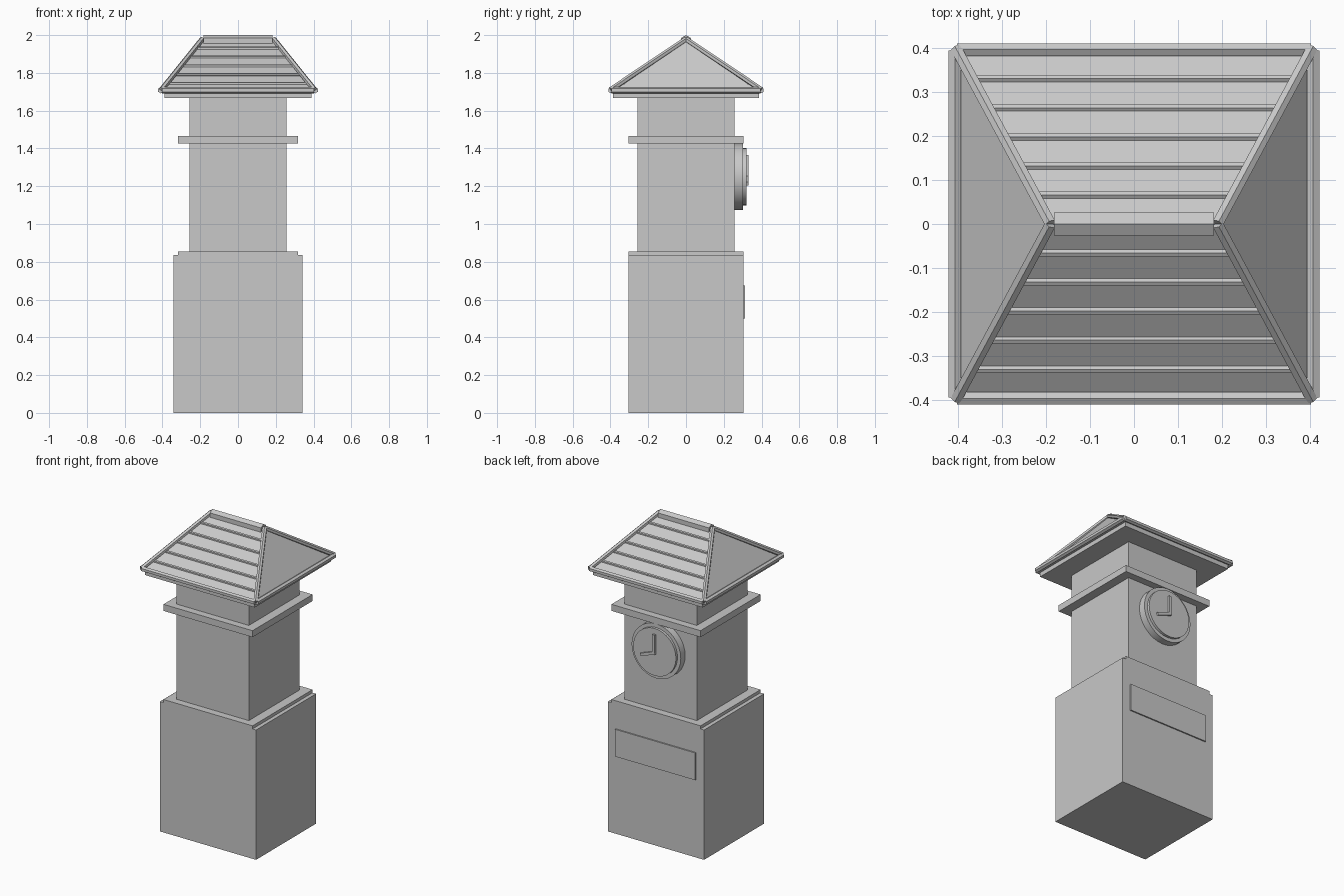
import bpy, bmesh, math
from mathutils import Vector, Matrix

if "Cube" in bpy.data.objects:
    bpy.data.objects.remove(bpy.data.objects["Cube"])

stone = bpy.data.materials.new("light_grey")
stone.diffuse_color = (0.58, 0.58, 0.58, 1)
stone.use_nodes = True
stone.node_tree.nodes["Principled BSDF"].inputs["Base Color"].default_value = stone.diffuse_color


def finish(name, bm):
    bmesh.ops.recalc_face_normals(bm, faces=bm.faces)
    me = bpy.data.meshes.new(name)
    bm.to_mesh(me)
    bm.free()
    me.materials.append(stone)
    ob = bpy.data.objects.new(name, me)
    bpy.context.collection.objects.link(ob)
    return ob


def box(name, lo, hi):
    bm = bmesh.new()
    lo, hi = Vector(lo), Vector(hi)
    m = Matrix.Translation((lo + hi) / 2) @ Matrix.Diagonal((*(hi - lo), 1))
    bmesh.ops.create_cube(bm, size=1, matrix=m)
    return finish(name, bm)


def slab(name, hx, hy, z0, z1):
    return box(name, (-hx, -hy, z0), (hx, hy, z1))


def bar(name, a, b, r):
    """Six-sided bar from a to b with one edge pointing up."""
    a, b = Vector(a), Vector(b)
    d = (b - a).normalized()
    side = d.cross(Vector((0, 0, 1))).normalized()
    up = side.cross(d)
    bm = bmesh.new()
    rings = []
    for p in (a, b):
        rings.append([bm.verts.new(p + r * (math.cos(t) * up + math.sin(t) * side))
                      for t in (i * math.pi / 3 for i in range(6))])
    for i in range(6):
        j = (i + 1) % 6
        bm.faces.new((rings[0][i], rings[0][j], rings[1][j], rings[1][i]))
    for ring in rings:
        bm.faces.new(ring)
    return finish(name, bm)


def disc(name, r, y0, y1, z):
    bm = bmesh.new()
    m = Matrix.Translation((0, (y0 + y1) / 2, z)) @ Matrix.Rotation(math.pi / 2, 4, 'X')
    bmesh.ops.create_cone(bm, cap_ends=True, segments=32, radius1=r, radius2=r,
                          depth=y1 - y0, matrix=m)
    for f in bm.faces:
        f.smooth = len(f.verts) == 4
    for e in bm.edges:
        e.smooth = all(len(f.verts) == 4 for f in e.link_faces)
    return finish(name, bm)


# Tower body
slab("base", 0.342, 0.305, 0, 0.835)
slab("base_cap", 0.317, 0.305, 0.835, 0.855)
slab("shaft", 0.258, 0.258, 0.855, 1.667)
slab("upper_band", 0.317, 0.305, 1.425, 1.467)
slab("eave_slab", 0.39, 0.387, 1.667, 1.695)

# Hipped roof body
EX, EY, EZ, RX, RZ = 0.403, 0.397, 1.706, 0.19, 1.975
bm = bmesh.new()
c = [bm.verts.new((x, y, EZ - 0.01)) for x, y in
     ((-EX, -EY), (EX, -EY), (EX, EY), (-EX, EY))]
l, r = bm.verts.new((-RX, 0, RZ)), bm.verts.new((RX, 0, RZ))
for f in (c, (c[0], c[1], r, l), (c[2], c[3], l, r), (c[1], c[2], r), (c[3], c[0], l)):
    bm.faces.new(f)
finish("roof", bm)

# Ridge, hip, eave and course bars
bar("ridge_bar", (-0.182, 0, 1.97), (0.182, 0, 1.97), 0.03)
for s in (-1, 1):
    bar("long_eave_bar", (-EX, s * EY, 1.708), (EX, s * EY, 1.708), 0.0165)
    bar("short_eave_bar", (s * 0.408, -0.395, 1.708), (s * 0.408, 0.395, 1.708), 0.0165)
    for t in (-1, 1):
        bar("hip_bar", (s * RX, 0, RZ + 0.003), (s * 0.405, t * 0.399, 1.711), 0.0145)
    for i in range(1, 6):
        k = i / 6
        y, z = s * EY * k, RZ + (EZ - 0.01 - RZ) * k
        x = RX + (EX - RX) * k
        bar("course_bar", (-x, y, z + 0.001), (x, y, z + 0.001), 0.009)

# Clock on the back
CZ = 1.25
disc("clock_rim", 0.175, 0.258, 0.303, CZ)
disc("clock_face", 0.152, 0.303, 0.319, CZ)
box("minute_hand", (-0.009, 0.319, CZ - 0.012), (0.009, 0.331, CZ + 0.115))
hour = box("hour_hand", (-0.009, 0.319, -0.009), (0.1, 0.331, 0.009))
hour.data.transform(Matrix.Translation((0, 0, CZ - 0.003)) @ Matrix.Rotation(math.radians(20), 4, 'Y'))

# Plate on the back of the base
box("back_plate", (-0.285, 0.304, 0.5), (0.285, 0.3135, 0.675))
